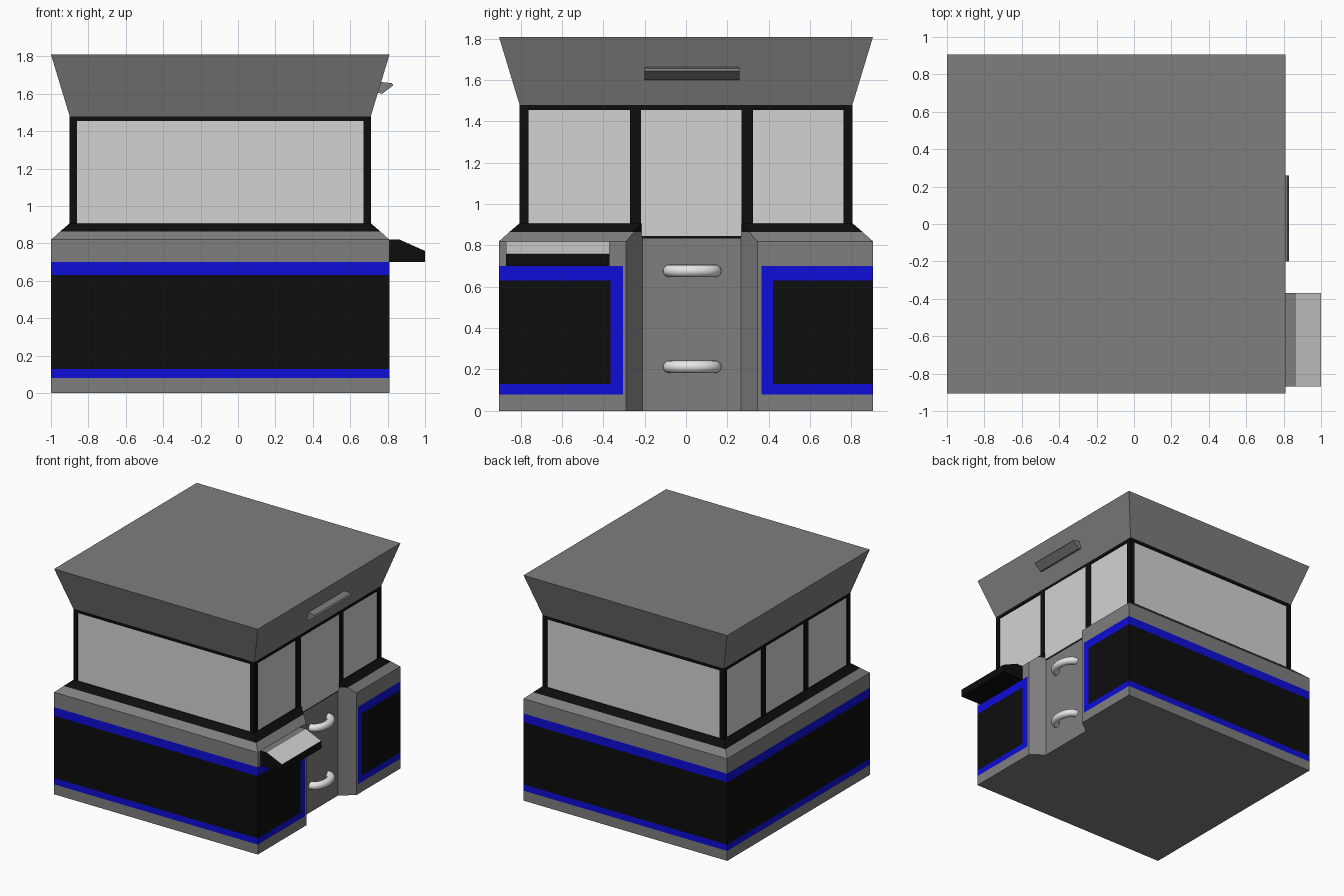
import bpy, bmesh, math

if "Cube" in bpy.data.objects:
    bpy.data.objects.remove(bpy.data.objects["Cube"])

CX = -0.095  # centre of the square plan


def mat(name, rgb):
    m = bpy.data.materials.new(name)
    m.diffuse_color = (*rgb, 1)
    m.use_nodes = True
    m.node_tree.nodes["Principled BSDF"].inputs["Base Color"].default_value = m.diffuse_color
    return m


GREY, BLACK, BLUE, GLASS, WHITE = range(5)
MATS = [mat("grey_panel", (0.21, 0.21, 0.21)),
        mat("black_trim", (0.004, 0.004, 0.004)),
        mat("blue_stripe", (0.004, 0.004, 0.68)),
        mat("pale_glass", (0.65, 0.65, 0.65)),
        mat("white_handle", (0.8, 0.8, 0.8))]


def finish(name, bm):
    bmesh.ops.recalc_face_normals(bm, faces=bm.faces)
    me = bpy.data.meshes.new(name)
    bm.to_mesh(me)
    bm.free()
    for m in MATS:
        me.materials.append(m)
    ob = bpy.data.objects.new(name, me)
    bpy.context.collection.objects.link(ob)
    return ob


def loft(name, rings, rule):
    """Skin a stack of point rings; rule(band, segment) gives the colour."""
    bm = bmesh.new()
    vs = [[bm.verts.new(p) for p in r] for r in rings]
    n = len(vs[0])
    for b in range(len(vs) - 1):
        for s in range(n):
            t = (s + 1) % n
            f = bm.faces.new((vs[b][s], vs[b][t], vs[b + 1][t], vs[b + 1][s]))
            f.material_index = rule(b, s)
    for b, ring in ((-1, vs[0]), (len(vs), vs[-1])):
        bm.faces.new(ring).material_index = rule(b, -1)
    return finish(name, bm)


def box(name, x, y, z, colour):
    rings = [[(x[0], y[0], h), (x[1], y[0], h), (x[1], y[1], h), (x[0], y[1], h)]
             for h in z]
    return loft(name, rings, lambda b, s: colour)


def prism(name, profile, y0, y1, rule):
    """Extrude an x-z profile along y."""
    return loft(name, [[(x, y, z) for x, z in profile] for y in (y0, y1)], rule)


def square(h, z):
    return [(CX - h, -h, z), (CX + h, -h, z), (CX + h, h, z), (CX - h, h, z)]


# Lower body with sloped shoulder, black sill and splayed door recess
DOOR_X = 0.705


def body_ring(z, h):
    x = CX + h
    t = (x - DOOR_X) / (0.81 - DOOR_X)
    ya, yb = -0.21 - 0.08 * t, 0.265 + 0.08 * t
    pts = [(CX - h, -h), (x, -h), (x, -0.365), (x, -0.305), (x, ya),
           (DOOR_X, -0.21), (DOOR_X, 0.265), (x, yb), (x, 0.365), (x, 0.42),
           (x, h), (CX - h, h)]
    return [(px, py, z) for px, py in pts]


def body_rule(band, seg):
    if band >= 7:
        return BLACK
    if seg == 5 and band == 6:
        return BLACK
    if band in (1, 2, 3) and not 3 <= seg <= 7:
        return BLACK if band == 2 and seg not in (2, 8) else BLUE
    return GREY


levels = [(0, .905), (.08, .905), (.13, .905), (.63, .905), (.70, .905),
          (.82, .905), (.835, .888), (.865, .855), (.907, .806)]
loft("body", [body_ring(z, h) for z, h in levels], body_rule)

# Glazed cabin: glass core, black posts and top rail
H = 0.805
G = H - 0.008
loft("glass_core", [square(G, 0.9), square(G, 1.479)], lambda b, s: GLASS)
loft("top_rail", [square(H, 1.455), square(H, 1.481)], lambda b, s: BLACK)
for i, sx in enumerate((-1, 1)):
    for j, sy in enumerate((-1, 1)):
        xs = sorted((CX + sx * H, CX + sx * (H - 0.038)))
        ys = sorted((sy * H, sy * (H - 0.042)))
        box(f"corner_post_{i}{j}", xs, ys, (0.9, 1.46), BLACK)
    for j, ys in enumerate(((-0.27, -0.217), (0.268, 0.325))):
        xs = sorted((CX + sx * H, CX + sx * (H - 0.03)))
        box(f"side_post_{i}{j}", xs, ys, (0.9, 1.46), BLACK)
box("door_glass", (0.702, 0.711), (-0.217, 0.268), (0.845, 1.455), GLASS)

# Flared roof
loft("roof", [square(H, 1.48), square(0.905, 1.81)], lambda b, s: GREY)

# Lamp hood above the door
prism("lamp_hood", [(0.735, 1.61), (0.77, 1.60), (0.83, 1.645), (0.822, 1.657),
                    (0.75, 1.665)], -0.2, 0.26, lambda b, s: GREY)

# Counter shelf: black with a pale sloping top
prism("counter_shelf", [(0.80, 0.70), (1.0, 0.70), (1.0, 0.76), (0.865, 0.82),
                        (0.80, 0.82)], -0.87, -0.37,
      lambda b, s: {2: GLASS, 3: GREY}.get(s, BLACK))


# Bowed tube handles on the door
def handle(name, z):
    bm = bmesh.new()
    rings = []
    for i in range(17):
        a = math.pi * i / 16
        cx, cy = DOOR_X - 0.005 + 0.07 * math.sin(a), 0.03 - 0.112 * math.cos(a)
        nx, ny = 0.112 * math.sin(a), -0.07 * math.cos(a)
        k = 0.03 / math.hypot(nx, ny)
        rings.append([bm.verts.new((cx + nx * k * math.cos(u), cy + ny * k * math.cos(u),
                                    z + 0.03 * math.sin(u)))
                      for u in (math.tau * q / 16 for q in range(16))])
    for r0, r1 in zip(rings, rings[1:]):
        for q in range(16):
            w = (q + 1) % 16
            bm.faces.new((r0[q], r0[w], r1[w], r1[q]))
    bm.faces.new(rings[0])
    bm.faces.new(rings[-1])
    for f in bm.faces:
        f.material_index = WHITE
        f.smooth = len(f.verts) == 4
    finish(name, bm)


handle("upper_handle", 0.677)
handle("lower_handle", 0.213)
